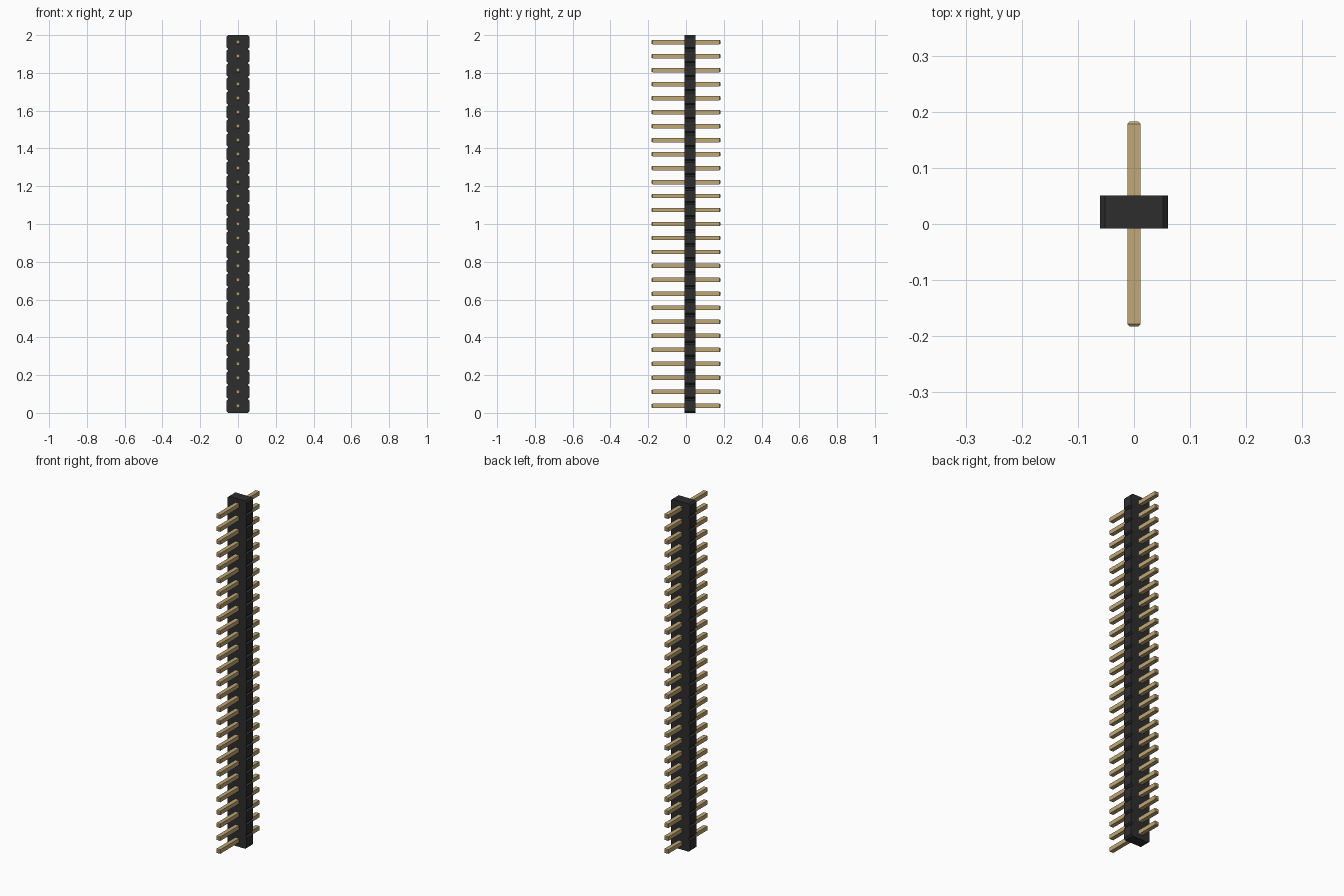
import bpy, bmesh

cube = bpy.data.objects.get("Cube")
if cube:
    bpy.data.objects.remove(cube, do_unlink=True)

COUNT = 27                    # pins in the row
PITCH = 2.0 / COUNT
HALF_W = 0.061                # housing half width
BODY_Y = (-0.008, 0.051)      # housing front and back
CHAMFER = 0.009
PIN_R, PIN_L, TIP = 0.0118, 0.183, 0.005


def material(name, color):
    m = bpy.data.materials.new(name)
    m.use_nodes = True
    m.diffuse_color = color
    m.node_tree.nodes["Principled BSDF"].inputs["Base Color"].default_value = color
    return m


def add_object(name, bm, mat):
    bmesh.ops.recalc_face_normals(bm, faces=bm.faces)
    mesh = bpy.data.meshes.new(name)
    bm.to_mesh(mesh)
    bm.free()
    mesh.materials.append(mat)
    obj = bpy.data.objects.new(name, mesh)
    bpy.context.collection.objects.link(obj)
    return obj


black = material("black_plastic", (0.027, 0.027, 0.027, 1))
gold = material("pale_gold", (0.53, 0.39, 0.185, 1))

# Housing: chamfered segments joined in one notched outline, extruded in depth
right = []
for i in range(COUNT):
    z0, z1 = i * PITCH, (i + 1) * PITCH
    if i == 0:
        right.append((HALF_W - CHAMFER, z0))
    right += [(HALF_W, z0 + CHAMFER), (HALF_W, z1 - CHAMFER), (HALF_W - CHAMFER, z1)]
bm = bmesh.new()
rows = []
for x, z in right:
    rows.append([bm.verts.new((sx * x, y, z)) for sx in (-1, 1) for y in BODY_Y])
for (a, b, c, d), (e, f, g, h) in zip(rows, rows[1:]):
    for quad in ((a, c, g, e), (b, d, h, f), (a, b, f, e), (c, d, h, g)):
        bm.faces.new(quad)
for a, b, c, d in (rows[0], rows[-1]):
    bm.faces.new((a, b, d, c))
add_object("housing", bm, black)

# Pin: square bar along y with tapered tips
bm = bmesh.new()
rings = []
for y, r in ((-PIN_L, PIN_R * 0.65), (-PIN_L + TIP, PIN_R),
             (PIN_L - TIP, PIN_R), (PIN_L, PIN_R * 0.65)):
    rings.append([bm.verts.new((sx * r, y, sz * r))
                  for sx, sz in ((-1, -1), (1, -1), (1, 1), (-1, 1))])
for r0, r1 in zip(rings, rings[1:]):
    for k in range(4):
        n = (k + 1) % 4
        bm.faces.new((r0[k], r0[n], r1[n], r1[k]))
bm.faces.new(rings[0])
bm.faces.new(rings[-1])
pin = add_object("pin_01", bm, gold)
pin.location.z = PITCH / 2

# Repeat the pin once per segment
for i in range(1, COUNT):
    copy = bpy.data.objects.new(f"pin_{i + 1:02d}", pin.data)
    copy.location.z = (i + 0.5) * PITCH
    bpy.context.collection.objects.link(copy)
